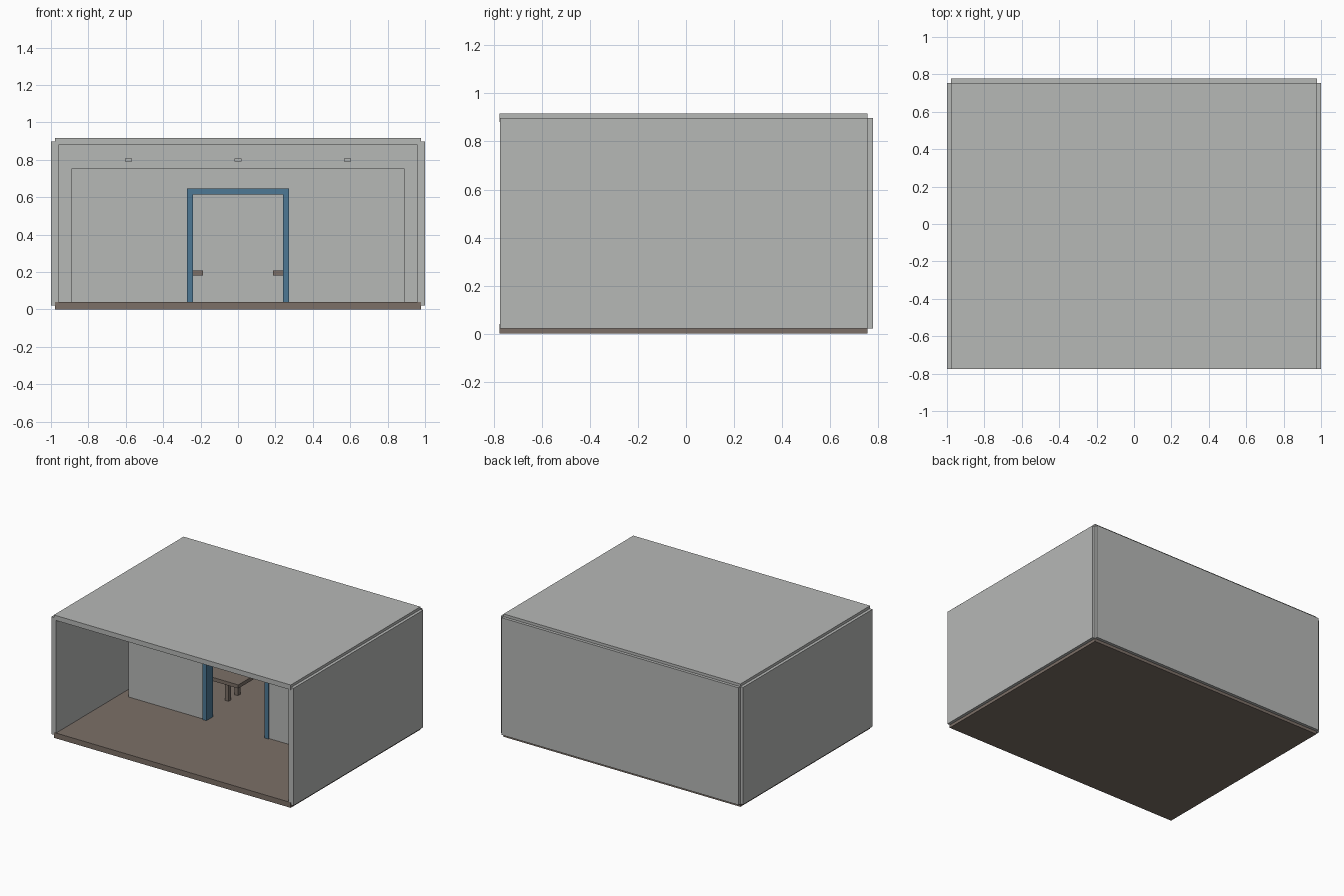
import bpy

cube = bpy.data.objects.get("Cube")
if cube:
    bpy.data.objects.remove(cube, do_unlink=True)


def material(name, rgb):
    mat = bpy.data.materials.new(name)
    mat.use_nodes = True
    mat.diffuse_color = (*rgb, 1)
    mat.node_tree.nodes["Principled BSDF"].inputs["Base Color"].default_value = (*rgb, 1)
    return mat


WALL = material("pale_grey", (0.47, 0.48, 0.47))
WOOD = material("brown", (0.2, 0.16, 0.135))
BLUE = material("steel_blue", (0.075, 0.19, 0.3))


def box(name, mat, x, y, z):
    """Flat-sided box given by its (low, high) range on each axis."""
    mesh = bpy.data.meshes.new(name)
    verts = [(a, b, c) for a in x for b in y for c in z]
    faces = [(0, 1, 3, 2), (4, 6, 7, 5), (0, 4, 5, 1),
             (2, 3, 7, 6), (0, 2, 6, 4), (1, 5, 7, 3)]
    mesh.from_pydata(verts, [], faces)
    mesh.materials.append(mat)
    obj = bpy.data.objects.new(name, mesh)
    bpy.context.collection.objects.link(obj)
    return obj


def pair(name, mat, x, y, z):
    """The same box on the left (+x) and mirrored on the right (-x)."""
    box("left_" + name, mat, x, y, z)
    box("right_" + name, mat, (-x[1], -x[0]), y, z)


# Outer shell, open at the front
FRONT, BACK = -0.775, 0.755
FLOOR = 0.04
box("floor", WOOD, (-0.978, 0.978), (FRONT, BACK), (0, FLOOR))
box("ceiling", WALL, (-0.978, 0.978), (FRONT, BACK), (0.88, 0.917))
box("back_wall", WALL, (-0.978, 0.978), (0.737, 0.777), (0.022, 0.897))
pair("side_wall", WALL, (0.96, 1.0), (FRONT + 0.001, BACK), (0.022, 0.897))

# Partition across the middle with a doorway
THICK = (-0.02, 0.02)
pair("partition_panel", WALL, (0.272, 0.89), THICK, (FLOOR, 0.752))
box("partition_header", WALL, (-0.272, 0.272), THICK, (0.645, 0.752))

# Door frame
FRAME = (-0.03, 0.05)
pair("door_post", BLUE, (0.24, 0.272), FRAME, (FLOOR, 0.615))
box("door_lintel", BLUE, (-0.272, 0.272), FRAME, (0.615, 0.645))

# Tables in the rear room
pair("table_top", WOOD, (0.187, 0.76), (0.27, 0.49), (0.18, 0.207))
for end, x in (("inner", 0.295), ("outer", 0.622)):
    for row, y in (("front", 0.31), ("rear", 0.42)):
        pair(f"table_leg_{end}_{row}", WOOD, (x, x + 0.03), (y, y + 0.03), (FLOOR, 0.18))

# Light strips below the ceiling
for side, x in (("right", -0.585), ("centre", 0), ("left", 0.585)):
    box(f"{side}_light_strip", WALL, (x - 0.019, x + 0.019), (-0.3, 0.3), (0.79, 0.808))
